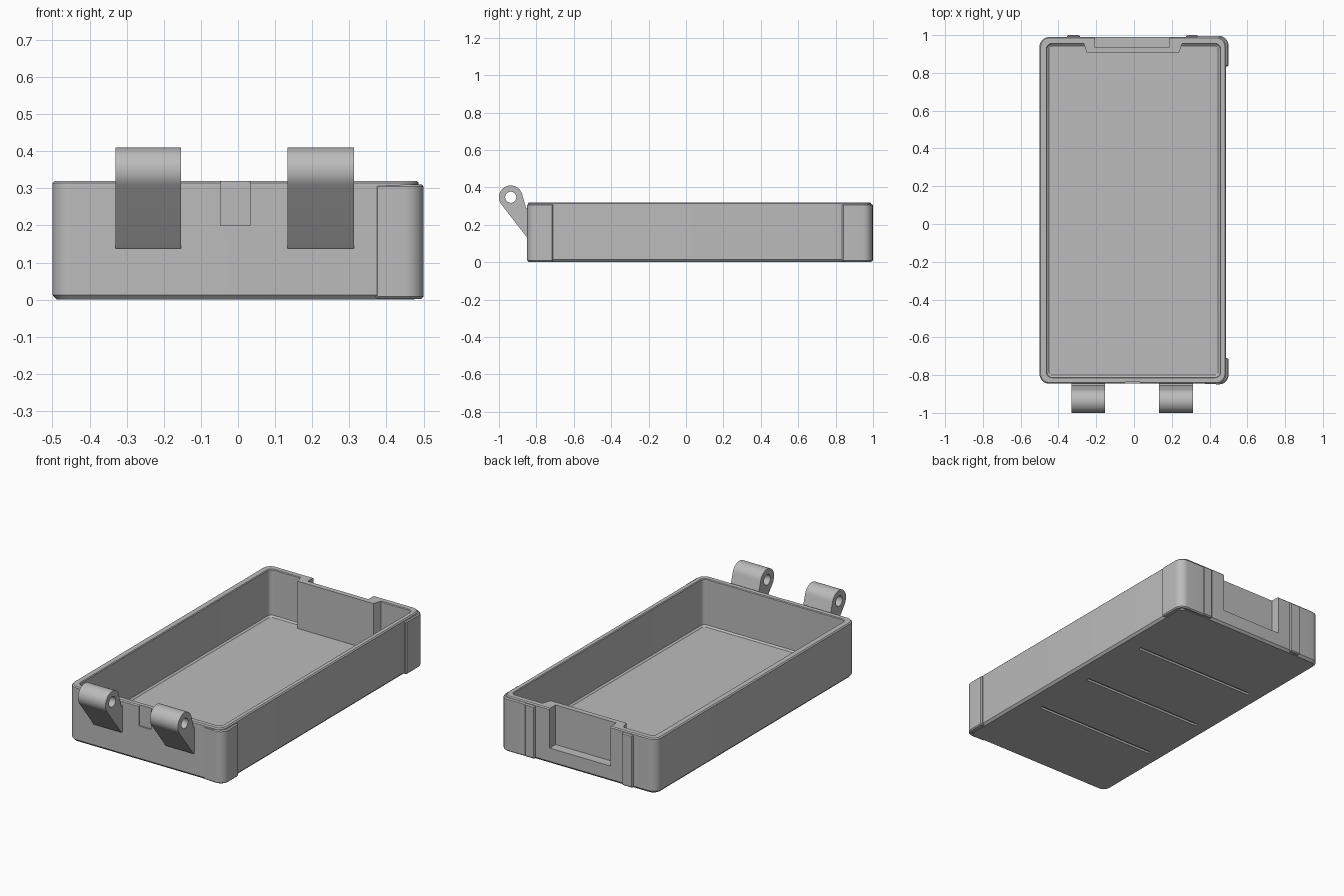
import bpy, bmesh
from math import sin, cos, radians

cube = bpy.data.objects.get("Cube")
if cube:
    bpy.data.objects.remove(cube, do_unlink=True)

grey = bpy.data.materials.new("light_grey_plastic")
grey.use_nodes = True
grey.diffuse_color = (0.5, 0.5, 0.5, 1)
grey.node_tree.nodes["Principled BSDF"].inputs["Base Color"].default_value = (0.5, 0.5, 0.5, 1)


def finish(name, bm):
    bmesh.ops.recalc_face_normals(bm, faces=bm.faces[:])
    mesh = bpy.data.meshes.new(name)
    bm.to_mesh(mesh)
    bm.free()
    mesh.materials.append(grey)
    obj = bpy.data.objects.new(name, mesh)
    bpy.context.collection.objects.link(obj)
    return obj


def arc(cx, cy, r, a0, a1, steps):
    angles = [radians(a0 + (a1 - a0) * i / steps) for i in range(steps + 1)]
    return [(cx + r * cos(a), cy + r * sin(a)) for a in angles]


def rounded_rect(bounds, inset, r):
    x0, x1, y0, y1 = bounds
    x0, x1, y0, y1 = x0 + inset, x1 - inset, y0 + inset, y1 - inset
    pts = []
    for i, (cx, cy) in enumerate([(x1 - r, y1 - r), (x0 + r, y1 - r), (x0 + r, y0 + r), (x1 - r, y0 + r)]):
        pts += arc(cx, cy, r, 90 * i, 90 * i + 90, 8)
    return pts


def loft(name, loops):
    """Skin a stack of equal point loops and cap both ends."""
    bm = bmesh.new()
    rings = [[bm.verts.new(p) for p in loop] for loop in loops]
    n = len(rings[0])
    for a, b in zip(rings, rings[1:]):
        for i in range(n):
            j = (i + 1) % n
            bm.faces.new((a[i], a[j], b[j], b[i]))
    bm.faces.new(rings[0])
    bm.faces.new(rings[-1])
    return finish(name, bm)


def prism(name, pts, lo, hi, axis="z"):
    if axis == "x":
        return loft(name, [[(t, a, b) for a, b in pts] for t in (lo, hi)])
    return loft(name, [[(a, b, t) for a, b in pts] for t in (lo, hi)])


def box(name, x0, x1, y0, y1, z0, z1):
    return prism(name, [(x0, y0), (x1, y0), (x1, y1), (x0, y1)], z0, z1)


def activate(obj):
    bpy.ops.object.select_all(action="DESELECT")
    obj.select_set(True)
    bpy.context.view_layer.objects.active = obj


def cut(obj, cutter):
    mod = obj.modifiers.new("cut", "BOOLEAN")
    mod.operation = "DIFFERENCE"
    mod.solver = "EXACT"
    mod.object = cutter
    activate(obj)
    bpy.ops.object.modifier_apply(modifier=mod.name)


def bevel(obj, width):
    mod = obj.modifiers.new("bevel", "BEVEL")
    mod.width = width
    mod.segments = 1
    mod.limit_method = "ANGLE"
    mod.angle_limit = radians(40)
    activate(obj)
    bpy.ops.object.modifier_apply(modifier=mod.name)


# Open tray: outer skin, rim, inner walls and floor
TOP = 0.32
outer = (-0.5, 0.487, -0.845, 0.99)
inner = (-0.46, 0.455, -0.81, 0.952)
profile = [(outer, 0.012, 0.04, 0), (outer, 0, 0.05, 0.013), (outer, 0, 0.05, TOP - 0.006),
           (outer, 0.006, 0.045, TOP), (inner, -0.004, 0.03, TOP), (inner, 0, 0.026, TOP - 0.004),
           (inner, 0, 0.026, 0.053), (inner, 0.01, 0.02, 0.045)]
tray = loft("tray", [[(x, y, z) for x, y in rounded_rect(b, inset, r)] for b, inset, r, z in profile])

# Thickened inner wall behind the rear recess
rear_panel = prism("rear_panel", [(-0.249, 0.905), (0.238, 0.905), (0.256, 0.96), (-0.267, 0.96)], 0.04, TOP)

# Rear recess
cutters = [box("recess_cutter", -0.206, 0.185, 0.935, 1.1, 0.09, 0.5)]
cut(tray, cutters[0])
cut(rear_panel, cutters[0])

# Shallow front groove and three grooves under the floor
cutters.append(box("front_groove_cutter", -0.047, 0.033, -0.9, -0.837, 0.2, 0.5))
for y in (0.49, 0.045, -0.355):
    cutters.append(box("floor_groove_cutter", -0.41, 0.37, y - 0.01, y + 0.01, -0.1, 0.012))
for cutter in cutters[1:]:
    cut(tray, cutter)

parts = [tray, rear_panel]

# Two hinge knuckles with pin holes
cy, cz = -0.937, 0.347
knuckle = [(-0.835, 0.138), (-0.835, 0.29), (-0.855, 0.29)] + arc(cy, cz, 0.063, 15, 217.7, 28) + [(-0.855, 0.138)]
pin = prism("pin_cutter", arc(cy, cz, 0.03, 0, 345, 23), -1, 1, "x")
cutters.append(pin)
for side, x0, x1 in (("right", -0.33, -0.153), ("left", 0.133, 0.313)):
    hinge = prism(side + "_hinge_knuckle", knuckle, x0, x1, "x")
    cut(hinge, pin)
    parts.append(hinge)

# Raised corner pads wrapping the left side of the tray
R = 0.05
rear_pad = prism("rear_corner_pad", [(0.47, 0.835), (0.5, 0.835)] + arc(0.5 - R, 0.996 - R, R, 0, 90, 8)
                 + [(0.33, 0.996), (0.33, 0.972), (0.47, 0.972)], 0.002, 0.311)
front_pad = prism("front_corner_pad", [(0.47, -0.71), (0.47, -0.83), (0.37, -0.83), (0.37, -0.846)]
                  + arc(0.5 - R, -0.849 + R, R, 270, 360, 8) + [(0.5, -0.71)], 0.002, 0.311)

# Raised vertical strips on the rear wall
strips = [box(n + "_rear_strip", x0, x1, 0.972, 1.0, 0.004, 0.311)
          for n, x0, x1 in (("right", -0.355, -0.286), ("left", 0.275, 0.34))]
for pad in [rear_pad, front_pad] + strips:
    bevel(pad, 0.006)
    parts.append(pad)

for cutter in cutters:
    bpy.data.objects.remove(cutter, do_unlink=True)

for part in parts:
    activate(part)
    bpy.ops.object.shade_smooth_by_angle(angle=radians(30))
